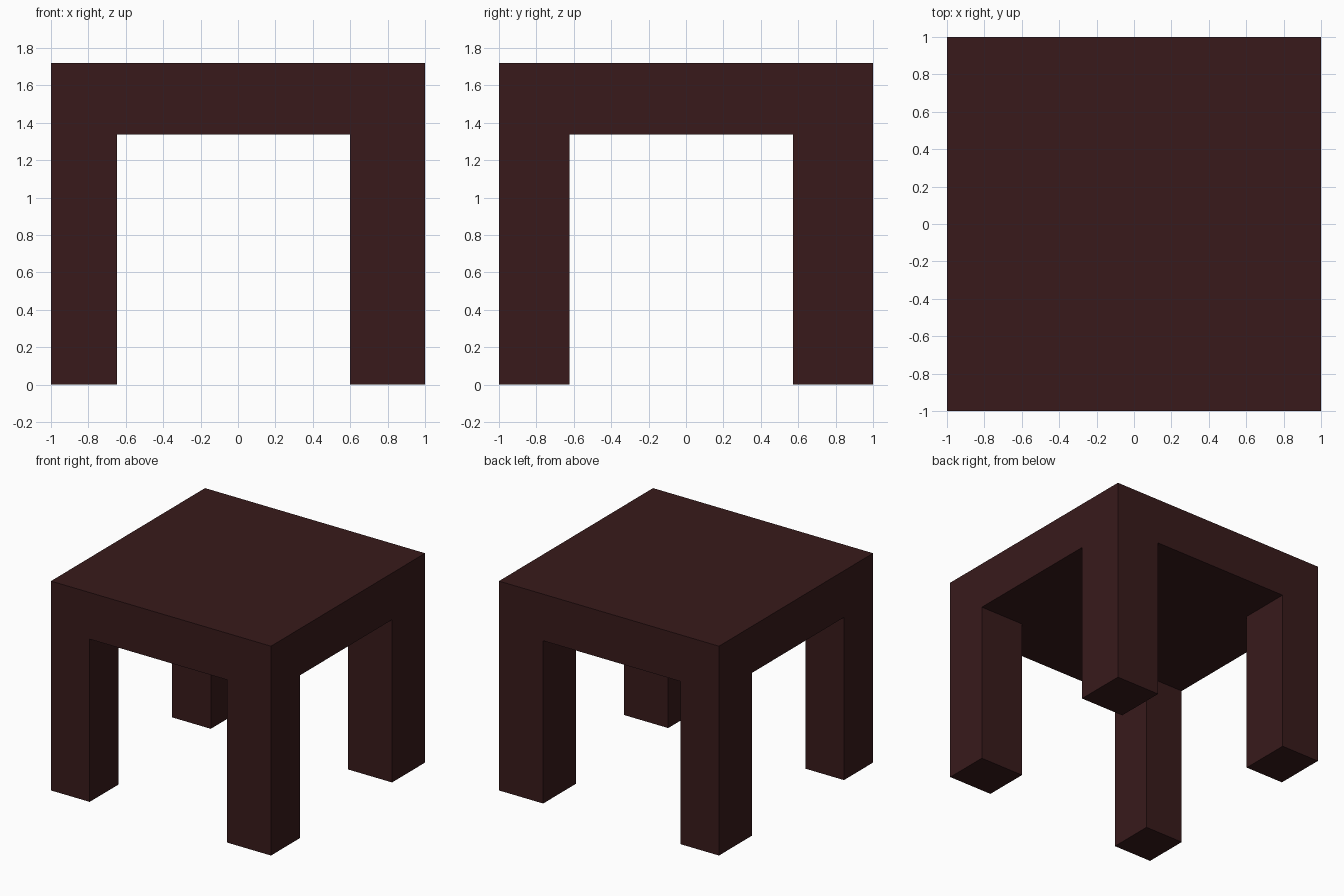
import bpy, bmesh
from mathutils import Matrix, Vector

if "Cube" in bpy.data.objects:
    bpy.data.objects.remove(bpy.data.objects["Cube"])

TOP, UNDER = 1.72, 1.337      # slab top and underside heights
X_CUTS = (-0.648, 0.598)      # inner faces of the legs
Y_CUTS = (-0.623, 0.572)

bm = bmesh.new()

# Thick tabletop slab
bmesh.ops.create_cube(bm, size=1, matrix=Matrix.Translation((0, 0, (TOP + UNDER) / 2))
                      @ Matrix.Diagonal((2, 2, TOP - UNDER, 1)))

# Cut the slab along the leg lines
for axis, cuts in enumerate((X_CUTS, Y_CUTS)):
    for c in cuts:
        normal = Vector((0, 0, 0))
        normal[axis] = 1
        bmesh.ops.bisect_plane(bm, geom=bm.verts[:] + bm.edges[:] + bm.faces[:],
                               plane_co=normal * c, plane_no=normal)

# Four legs pulled down from the corner faces of the underside
bm.normal_update()
corners = []
for f in bm.faces:
    c = f.calc_center_median()
    if f.normal.z < -0.9 and abs(c.x) > 0.6 and abs(c.y) > 0.6:
        corners.append(f)
for f in corners:
    leg = bmesh.ops.extrude_discrete_faces(bm, faces=[f])["faces"][0]
    for v in leg.verts:
        v.co.z = 0

# Merge coplanar faces so the sides are flush and seamless
bmesh.ops.dissolve_limit(bm, angle_limit=0.01, verts=bm.verts[:], edges=bm.edges[:])
bmesh.ops.recalc_face_normals(bm, faces=bm.faces[:])

mesh = bpy.data.meshes.new("table")
bm.to_mesh(mesh)
bm.free()
table = bpy.data.objects.new("table", mesh)
bpy.context.collection.objects.link(table)

# Dark reddish wood
wood = bpy.data.materials.new("dark_wood")
wood.diffuse_color = (0.0395, 0.0103, 0.0110, 1)
wood.use_nodes = True
wood.node_tree.nodes["Principled BSDF"].inputs["Base Color"].default_value = wood.diffuse_color
mesh.materials.append(wood)
